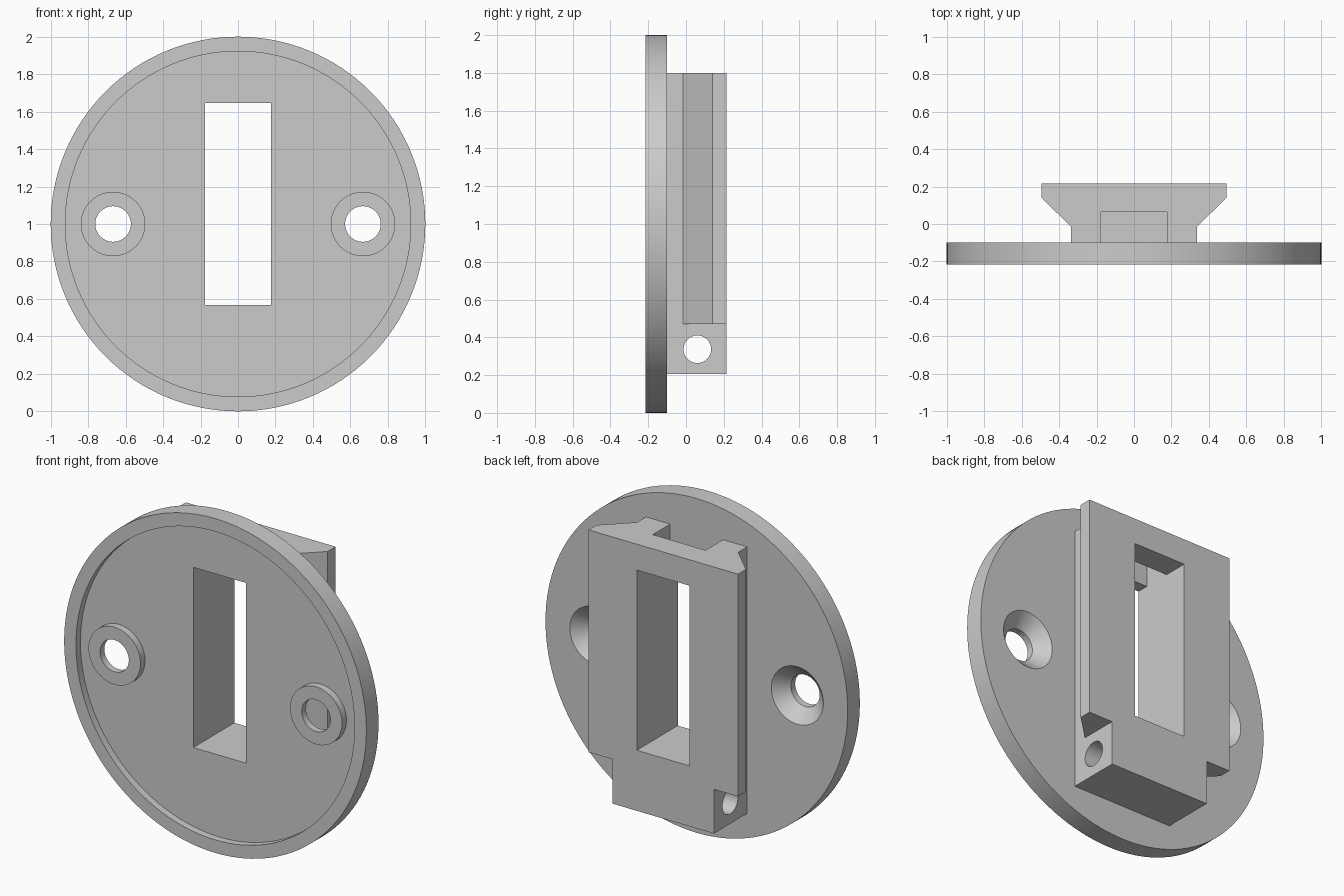
import bpy
import bmesh
import math
from mathutils import Matrix

if "Cube" in bpy.data.objects:
    bpy.data.objects.remove(bpy.data.objects["Cube"], do_unlink=True)

grey = bpy.data.materials.new("plain grey")
grey.use_nodes = True
grey.diffuse_color = (0.6, 0.6, 0.6, 1)
grey.node_tree.nodes["Principled BSDF"].inputs["Base Color"].default_value = (0.6, 0.6, 0.6, 1)

FRONT, FLOOR, REAR, BACK = -0.215, -0.172, -0.10, 0.215
MID = 1.0


def finish(name, bm):
    bmesh.ops.recalc_face_normals(bm, faces=bm.faces)
    mesh = bpy.data.meshes.new(name)
    bm.to_mesh(mesh)
    bm.free()
    mesh.materials.append(grey)
    ob = bpy.data.objects.new(name, mesh)
    bpy.context.collection.objects.link(ob)
    return ob


def box(name, x0, x1, y0, y1, z0, z1):
    bm = bmesh.new()
    bmesh.ops.create_cube(bm, size=1)
    bmesh.ops.scale(bm, vec=(x1 - x0, y1 - y0, z1 - z0), verts=bm.verts)
    bmesh.ops.translate(bm, vec=((x0 + x1) / 2, (y0 + y1) / 2, (z0 + z1) / 2), verts=bm.verts)
    return finish(name, bm)


def round_y(name, x, y0, y1, r0, r1, segments=64):
    """Cylinder or cone along y, from radius r0 at y0 to r1 at y1."""
    bm = bmesh.new()
    bmesh.ops.create_cone(bm, cap_ends=True, segments=segments, radius1=r0, radius2=r1, depth=y1 - y0)
    bmesh.ops.rotate(bm, cent=(0, 0, 0), matrix=Matrix.Rotation(-math.pi / 2, 3, 'X'), verts=bm.verts)
    bmesh.ops.translate(bm, vec=(x, (y0 + y1) / 2, MID), verts=bm.verts)
    return finish(name, bm)


def prism_z(name, outline, z0, z1):
    bm = bmesh.new()
    face = bm.faces.new([bm.verts.new((x, y, z0)) for x, y in outline])
    up = bmesh.ops.extrude_face_region(bm, geom=[face])["geom"]
    bmesh.ops.translate(bm, vec=(0, 0, z1 - z0), verts=[v for v in up if isinstance(v, bmesh.types.BMVert)])
    return finish(name, bm)


def combine(ob, tool, operation='DIFFERENCE'):
    mod = ob.modifiers.new(operation.title(), 'BOOLEAN')
    mod.operation = operation
    mod.solver = 'EXACT'
    mod.object = tool
    bpy.context.view_layer.objects.active = ob
    bpy.ops.object.modifier_apply(modifier=mod.name)
    bpy.data.objects.remove(tool, do_unlink=True)


# Round plate with a shallow front recess that leaves a rim and two bosses
plate = round_y("round_plate", 0, FRONT, REAR, 1.0, 1.0, 128)
recess = round_y("recess_cutter", 0, FRONT - 0.1, FLOOR, 0.922, 0.922, 128)
for x in (-0.667, 0.667):
    combine(recess, round_y("boss_cutter", x, FRONT - 0.2, FLOOR + 0.1, 0.172, 0.172))
combine(plate, recess)

# Screw holes, countersunk from the back
for x in (-0.667, 0.667):
    combine(plate, round_y("hole_cutter", x, FRONT - 0.1, REAR + 0.1, 0.095, 0.095))
    slope = 0.077 / 0.075
    combine(plate, round_y("countersink_cutter", x, REAR - 0.075, REAR + 0.02,
                           0.095, 0.172 + 0.02 * slope))

# Mounting block: flared rail above, narrow foot below
half = [(0.335, REAR), (0.335, -0.015), (0.495, 0.14), (0.495, BACK)]
rail = half + [(-x, y) for x, y in reversed(half)]
block = prism_z("mounting_block", rail, 0.47, 1.8)
foot = [(0.335, REAR), (0.335, BACK), (-0.335, BACK), (-0.335, REAR)]
combine(block, prism_z("foot", foot, 0.205, 0.47), 'UNION')

# Cross hole through the foot
cross = round_y("cross_hole_cutter", 0, -1, 1, 0.073, 0.073, 48)
cross.data.transform(Matrix.Translation((0, 0.06, 0.337)) @ Matrix.Rotation(math.pi / 2, 4, 'Z')
                     @ Matrix.Translation((0, 0, -MID)))
combine(block, cross)

# Window through plate and block, and channel from the window to the block top
for part in (plate, block):
    combine(part, box("window_cutter", -0.175, 0.175, -0.5, 0.5, 0.567, 1.645))
combine(block, box("channel_cutter", -0.175, 0.175, REAR - 0.05, 0.065, 1.5, 1.9))

# Smooth round surfaces, sharp edges elsewhere
for part in (plate, block):
    bpy.ops.object.select_all(action='DESELECT')
    part.select_set(True)
    bpy.context.view_layer.objects.active = part
    bpy.ops.object.shade_smooth_by_angle(angle=math.radians(30))
